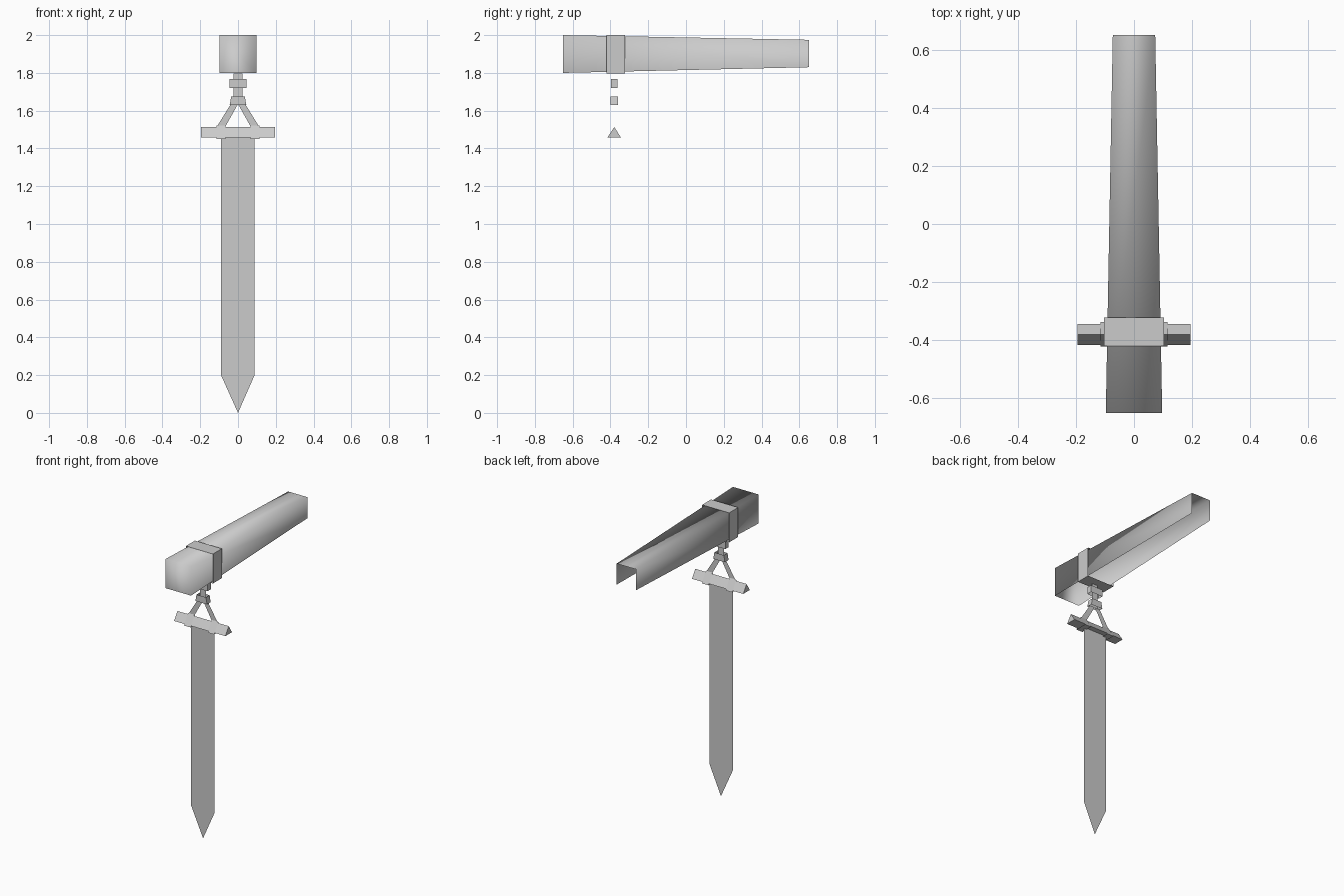
import bpy

cube = bpy.data.objects.get("Cube")
if cube:
    bpy.data.objects.remove(cube, do_unlink=True)

grey = bpy.data.materials.new("plain_grey")
grey.use_nodes = True
grey.diffuse_color = (0.6, 0.6, 0.6, 1)
grey.node_tree.nodes["Principled BSDF"].inputs["Base Color"].default_value = (0.6, 0.6, 0.6, 1)

HANG_Y = -0.38  # plane in which the hanging parts lie


def make(name, verts, faces, smooth=False):
    mesh = bpy.data.meshes.new(name)
    mesh.from_pydata(verts, [], faces)
    mesh.materials.append(grey)
    for p in mesh.polygons:
        p.use_smooth = smooth
    mesh.update()
    obj = bpy.data.objects.new(name, mesh)
    bpy.context.collection.objects.link(obj)
    return obj


def loft(name, a, b, closed=True, caps=(), smooth=False):
    """Skin between two matching outlines, with optional end caps."""
    n = len(a)
    faces = [(i, (i + 1) % n, n + (i + 1) % n, n + i) for i in range(n if closed else n - 1)]
    if "start" in caps:
        faces.append(tuple(reversed(range(n))))
    if "end" in caps:
        faces.append(tuple(range(n, 2 * n)))
    return make(name, a + b, faces, smooth)


def sheet(name, outline):
    """Flat upright cutout given by x, z points."""
    return make(name, [(x, HANG_Y, z) for x, z in outline], [tuple(range(len(outline)))])


def channel(y, half, low, high):
    return [(-half, y, low), (-half, y, high), (half, y, high), (half, y, low)]


def triangle(x, half, low, high):
    return [(x, HANG_Y - half, low), (x, HANG_Y + half, low), (x, HANG_Y, high)]


def ring(z, half_x, half_y):
    return [(-half_x, HANG_Y - half_y, z), (half_x, HANG_Y - half_y, z),
            (half_x, HANG_Y + half_y, z), (-half_x, HANG_Y + half_y, z)]


# Tapered beam: closed front, open underside and back
loft("beam", channel(-0.65, 0.097, 1.8, 2.0), channel(0.65, 0.073, 1.83, 1.975),
     closed=False, caps=("start",), smooth=True)

# Flat strap looped around the beam
loft("beam_strap", channel(-0.42, 0.103, 1.797, 2.0), channel(-0.322, 0.103, 1.797, 2.0))

# Hanger tab with its two rings
sheet("hanger_tab", [(-0.023, 1.66), (0.023, 1.66), (0.023, 1.797), (-0.023, 1.797)])
loft("upper_ring", ring(1.72, 0.046, 0.018), ring(1.768, 0.046, 0.018))
loft("lower_ring", ring(1.63, 0.044, 0.02), ring(1.676, 0.036, 0.02))

# Crossbar with a triangular section
loft("crossbar", triangle(-0.195, 0.036, 1.458, 1.513), triangle(0.195, 0.036, 1.458, 1.513),
     caps=("start", "end"))

# Slanted hanger legs and the bands that fix them to the crossbar
for side, s in (("left", 1), ("right", -1)):
    sheet(side + "_hanger_leg", [(s * 0.002, 1.632), (s * 0.04, 1.632), (s * 0.115, 1.51),
                                 (s * 0.11, 1.47), (s * 0.07, 1.47), (s * 0.07, 1.51)])
    loft(side + "_band", triangle(s * 0.066, 0.042, 1.45, 1.522),
         triangle(s * 0.115, 0.042, 1.45, 1.522))

# Long pointed banner
sheet("pointed_banner", [(-0.09, 1.46), (-0.09, 0.2), (0, 0), (0.088, 0.2), (0.088, 1.46)])
